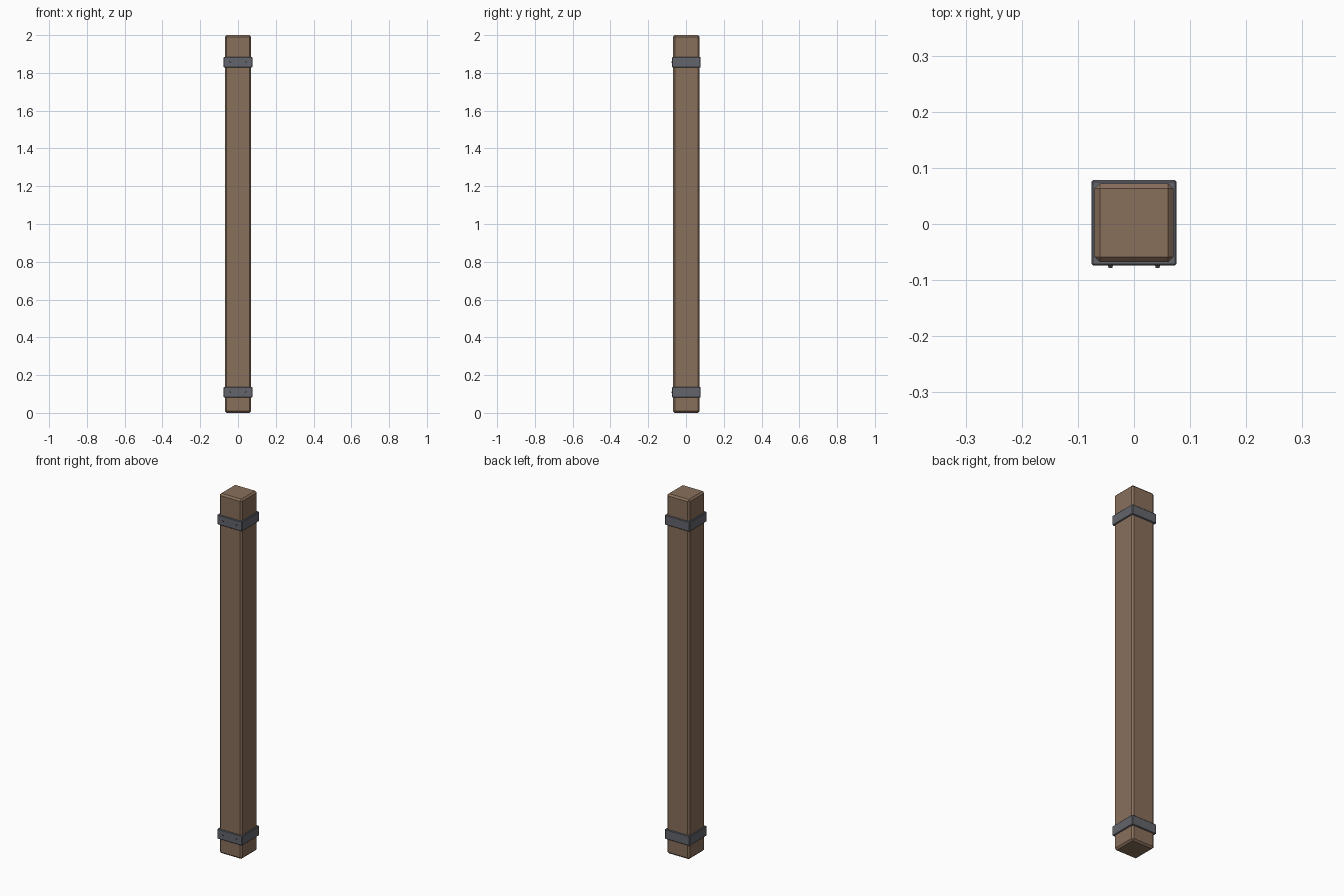
import bpy
from mathutils import Matrix
import bmesh
from math import pi

if "Cube" in bpy.data.objects:
    bpy.data.objects.remove(bpy.data.objects["Cube"])

Y0 = 0.002  # post axis, offset so the rivets keep the model centred


def material(name, color):
    m = bpy.data.materials.new(name)
    m.diffuse_color = color
    m.use_nodes = True
    m.node_tree.nodes["Principled BSDF"].inputs["Base Color"].default_value = m.diffuse_color
    return m


wood = material("wood", (0.25, 0.16, 0.105, 1))
iron = material("iron", (0.125, 0.13, 0.15, 1))


def finish(name, bm, mat):
    me = bpy.data.meshes.new(name)
    bm.to_mesh(me)
    bm.free()
    me.materials.append(mat)
    ob = bpy.data.objects.new(name, me)
    bpy.context.collection.objects.link(ob)
    return ob


def chamfered_box(name, size, loc, chamfer, mat):
    bm = bmesh.new()
    bmesh.ops.create_cube(bm, size=1)
    bmesh.ops.scale(bm, vec=size, verts=bm.verts)
    bmesh.ops.bevel(bm, geom=bm.edges[:], offset=chamfer, segments=1,
                    affect='EDGES', profile=0.5)
    bmesh.ops.translate(bm, vec=loc, verts=bm.verts)
    return finish(name, bm, mat)


def rivet(name, loc):
    bm = bmesh.new()
    bmesh.ops.create_cone(bm, cap_ends=True, segments=8, radius1=0.005,
                          radius2=0.0035, depth=0.008,
                          matrix=Matrix.Translation(loc) @ Matrix.Rotation(pi / 2, 4, 'X'))
    return finish(name, bm, iron)


# Timber post
chamfered_box("post", (0.14, 0.14, 2.0), (0, Y0, 1.0), 0.009, wood)

# Iron bands with two rivets on the front
for label, z in (("lower", 0.109), ("upper", 1.856)):
    chamfered_box(label + "_band", (0.152, 0.152, 0.055), (0, Y0, z), 0.003, iron)
    for side, x in (("left", -0.042), ("right", 0.042)):
        rivet(f"{label}_rivet_{side}", (x, -0.074, z))
